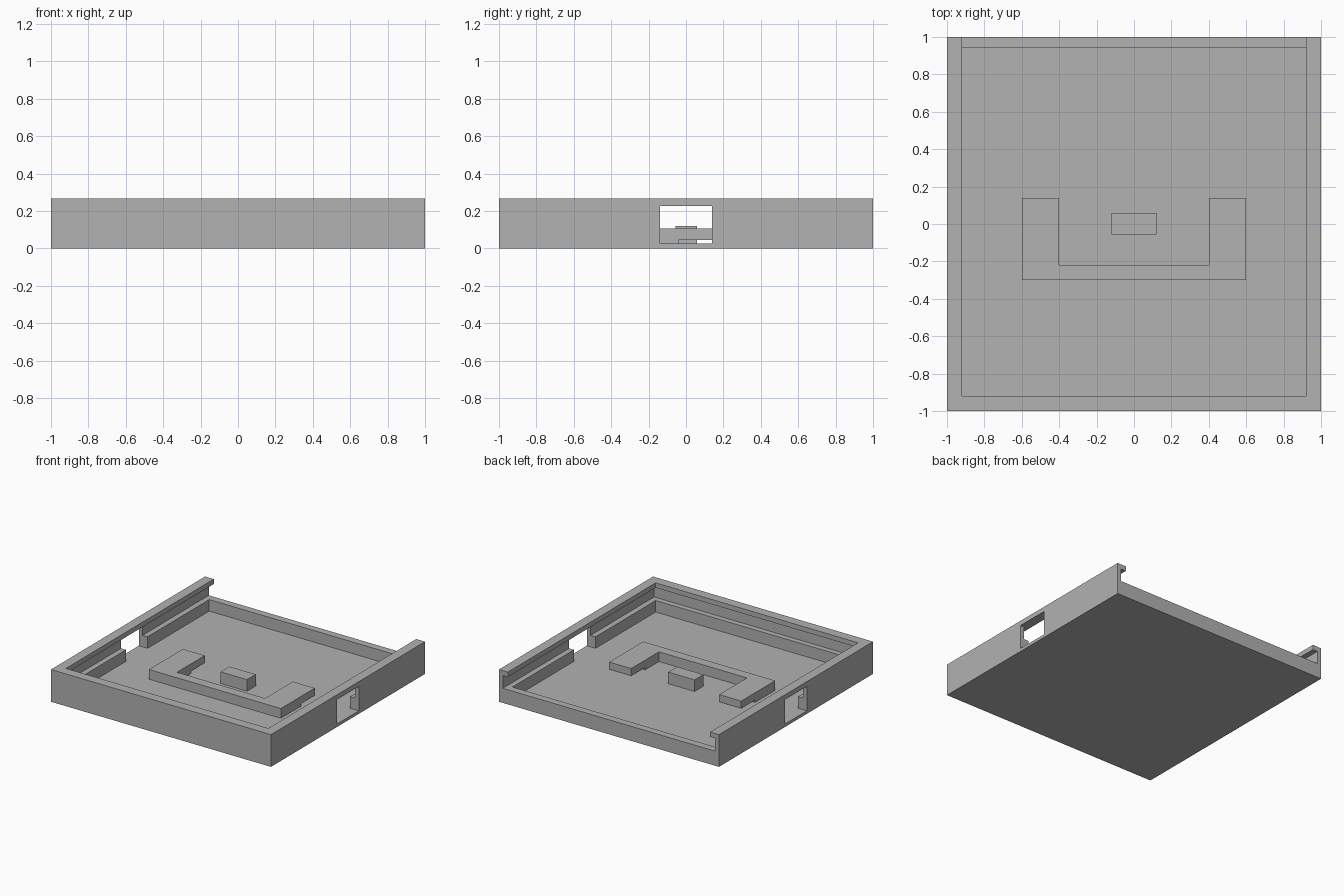
import bpy, bmesh

if "Cube" in bpy.data.objects:
    bpy.data.objects.remove(bpy.data.objects["Cube"])

# Single grey plastic
grey = bpy.data.materials.new("grey_plastic")
grey.diffuse_color = (0.445, 0.445, 0.445, 1)
grey.use_nodes = True
grey.node_tree.nodes["Principled BSDF"].inputs["Base Color"].default_value = grey.diffuse_color


def prism(name, outline, lo, hi, axis="z"):
    """Extrude an outline: (x, y) points along z, or (y, z) points along x."""
    place = (lambda p, t: (p[0], p[1], t)) if axis == "z" else (lambda p, t: (t, p[0], p[1]))
    bm = bmesh.new()
    face = bm.faces.new([bm.verts.new(place(p, lo)) for p in outline])
    top = bmesh.ops.extrude_face_region(bm, geom=[face])["geom"]
    shift = (0, 0, hi - lo) if axis == "z" else (hi - lo, 0, 0)
    bmesh.ops.translate(bm, vec=shift, verts=[g for g in top if isinstance(g, bmesh.types.BMVert)])
    bmesh.ops.recalc_face_normals(bm, faces=bm.faces)
    mesh = bpy.data.meshes.new(name)
    bm.to_mesh(mesh)
    bm.free()
    mesh.materials.append(grey)
    obj = bpy.data.objects.new(name, mesh)
    bpy.context.collection.objects.link(obj)
    return obj


def box(name, x, y, z):
    return prism(name, [(x[0], y[0]), (x[1], y[0]), (x[1], y[1]), (x[0], y[1])], *z)


def cut(target, cutter):
    mod = target.modifiers.new(cutter.name, "BOOLEAN")
    mod.operation, mod.solver, mod.object = "DIFFERENCE", "EXACT", cutter
    cutter.hide_render = True
    cutter.hide_set(True)


FLOOR, LEDGE, LIP, TOP = 0.025, 0.12, 0.225, 0.265

# Tray with a sliding-lid groove that is open at the back
tray = box("tray", (-1, 1), (-1, 1), (0, TOP))
cut(tray, box("cavity_cutter", (-0.92, 0.92), (-0.92, 0.94), (FLOOR, 0.2)))
cut(tray, box("groove_cutter", (-0.965, 0.965), (-0.965, 1.2), (LEDGE, LIP)))
cut(tray, box("opening_cutter", (-0.92, 0.92), (-0.92, 1.2), (0.18, 0.4)))
# Port window through both side walls
cut(tray, box("window_cutter", (-1.2, 1.2), (-0.14, 0.14), (FLOOR, LIP)))

# U-shaped holder whose arm tips are raised off the floor
holder = prism("u_holder", [(-0.6, -0.3), (0.6, -0.3), (0.6, 0.14), (0.4, 0.14),
                            (0.4, -0.22), (-0.4, -0.22), (-0.4, 0.14), (-0.6, 0.14)], FLOOR, 0.105)
cut(holder, box("arm_gap_cutter", (-0.8, 0.8), (-0.04, 0.3), (-0.1, 0.045)))

# Centre block
box("centre_block", (-0.12, 0.12), (-0.055, 0.06), (FLOOR, 0.12))
